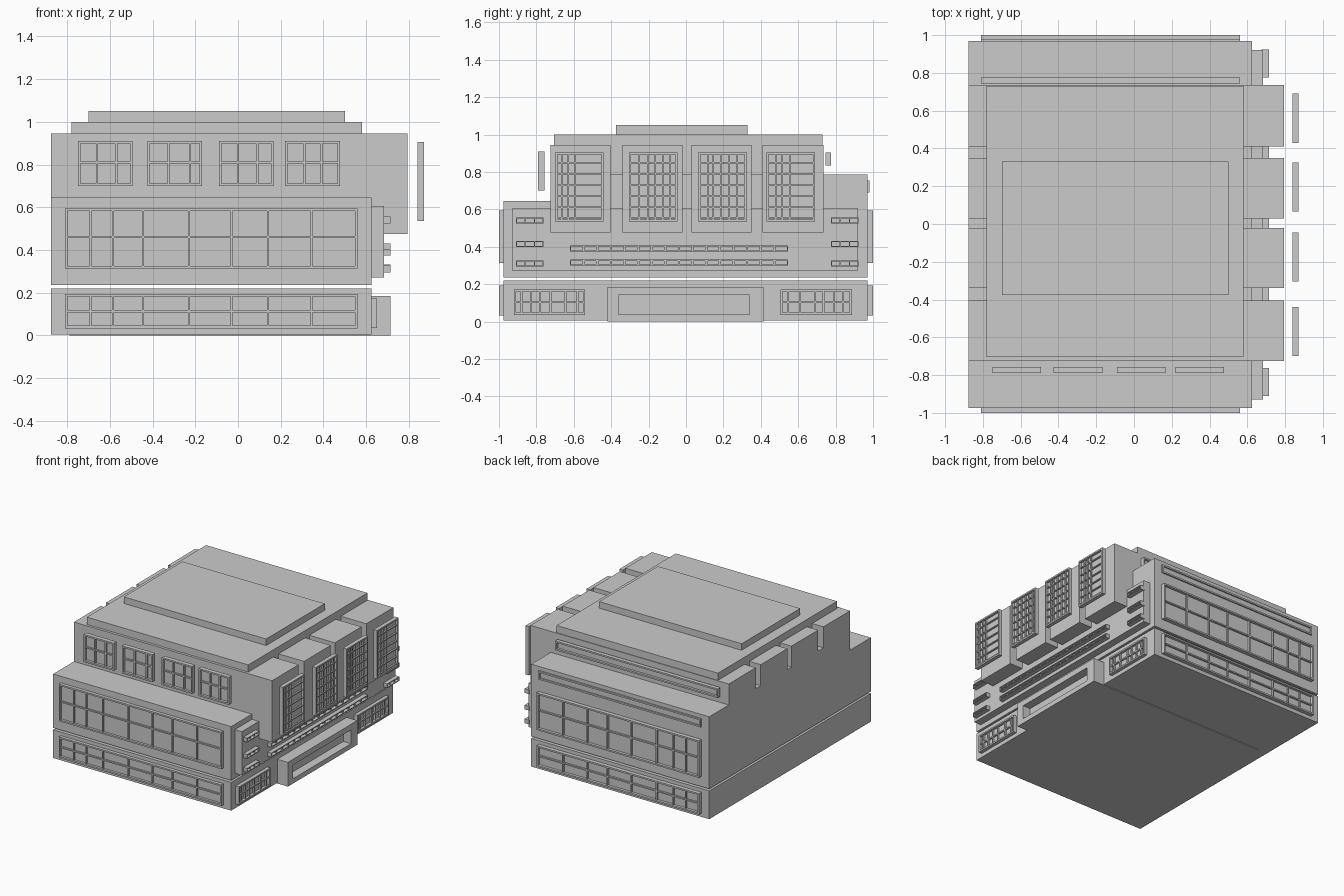
import bpy, bmesh
from mathutils import Vector

if "Cube" in bpy.data.objects:
    bpy.data.objects.remove(bpy.data.objects["Cube"])


def boxes(name, items):
    """One object made from (x0, x1, y0, y1, z0, z1) blocks."""
    bm = bmesh.new()
    for x0, x1, y0, y1, z0, z1 in items:
        vs = bmesh.ops.create_cube(bm, size=1)["verts"]
        for v in vs:
            v.co = Vector(((x0 + x1) / 2 + v.co.x * (x1 - x0),
                           (y0 + y1) / 2 + v.co.y * (y1 - y0),
                           (z0 + z1) / 2 + v.co.z * (z1 - z0)))
    me = bpy.data.meshes.new(name)
    bm.to_mesh(me)
    bm.free()
    ob = bpy.data.objects.new(name, me)
    bpy.context.collection.objects.link(ob)
    return ob


def window(name, axis, inner, outer, u0, u1, z0, z1, ubars=(), zbars=(), t=0.012, b=0.01):
    """Framed pane with glazing bars, facing along 'x' or 'y'."""
    d = outer - inner
    pane, bar = inner + d * 0.4, inner + d * 0.8
    parts = [(inner, pane, u0 + t / 2, u1 - t / 2, z0 + t / 2, z1 - t / 2),
             (inner, outer, u0, u0 + t, z0, z1), (inner, outer, u1 - t, u1, z0, z1),
             (inner, outer, u0 + t, u1 - t, z0, z0 + t), (inner, outer, u0 + t, u1 - t, z1 - t, z1)]
    parts += [(inner, bar, u - b / 2, u + b / 2, z0 + t, z1 - t) for u in ubars]
    parts += [(inner, bar, u0 + t, u1 - t, z - b / 2, z + b / 2) for z in zbars]
    items = []
    for a0, a1, p0, p1, q0, q1 in parts:
        a0, a1 = min(a0, a1), max(a0, a1)
        items.append((a0, a1, p0, p1, q0, q1) if axis == "x" else (p0, p1, a0, a1, q0, q1))
    return boxes(name, items)


def profile_block(name, pts, x0, x1):
    """Extrude a (y, z) outline along x."""
    bm = bmesh.new()
    face = bm.faces.new([bm.verts.new((x0, y, z)) for y, z in pts])
    ext = bmesh.ops.extrude_face_region(bm, geom=[face])
    bmesh.ops.translate(bm, vec=(x1 - x0, 0, 0),
                        verts=[g for g in ext["geom"] if isinstance(g, bmesh.types.BMVert)])
    bmesh.ops.recalc_face_normals(bm, faces=bm.faces)
    me = bpy.data.meshes.new(name)
    bm.to_mesh(me)
    bm.free()
    bpy.context.collection.objects.link(bpy.data.objects.new(name, me))


# Main masses
boxes("ground_floor", [(-0.875, 0.625, -0.975, 0.97, 0.005, 0.22)])
profile_block("upper_floor", [(-0.975, 0.235), (0.97, 0.235), (0.97, 0.785),
                              (-0.715, 0.785), (-0.715, 0.645), (-0.975, 0.645)], -0.875, 0.625)
boxes("core_tower", [(-0.78, 0.58, -0.705, 0.73, 0.25, 1.0)])
boxes("roof_slab", [(-0.70, 0.50, -0.375, 0.33, 0.99, 1.05)])

# Entrance block with recessed opening
boxes("entrance", [(-0.79, 0.65, -0.42, 0.415, 0, 0.185),
                   (0.65, 0.715, -0.42, -0.36, 0, 0.185), (0.65, 0.715, 0.34, 0.415, 0, 0.185),
                   (0.65, 0.715, -0.36, 0.34, 0, 0.037), (0.65, 0.715, -0.36, 0.34, 0.142, 0.185)])

# Four cantilevered bays, each with a barred window standing off its end
zs = [0.85, 0.79, 0.73, 0.67, 0.61, 0.555]
bays = [((-0.725, -0.405), -0.70), ((-0.34, -0.02), -0.305),
        ((0.03, 0.35), 0.065), ((0.41, 0.735), 0.43)]
bars = [(0.035, 0.07, 0.105), (0.055, 0.10, 0.14, 0.18, 0.22),
        (0.05, 0.08, 0.12, 0.165, 0.21), (0.05, 0.085, 0.125)]
for i, ((y0, y1), w) in enumerate(bays):
    boxes(f"bay_{i+1}", [(-0.875, 0.795, y0, y1, 0.475, 0.945)])
    window(f"bay_window_{i+1}", "x", 0.84, 0.87, w, w + 0.26, 0.535, 0.905,
           [w + u for u in bars[i]], zs, b=0.008)

# Front windows of the upper storey
for i, (x, cuts) in enumerate([(-0.75, (0.09, 0.18)), (-0.425, (0.1, 0.2)),
                               (-0.09, (0.09, 0.18)), (0.22, (0.09, 0.17))]):
    window(f"upper_front_window_{i+1}", "y", -0.757, -0.79, x, x + 0.257, 0.70, 0.91,
           [x + c for c in cuts], [0.81])

# Long window bands on front and back
cols = [-0.69, -0.585, -0.445, -0.23, -0.03, 0.14, 0.345]
for side, inner, outer in (("front", -0.97, -1.0), ("back", 0.965, 1.0)):
    window(f"{side}_ground_window", "y", inner, outer, -0.81, 0.56, 0.033, 0.193, cols, [0.113])
    window(f"{side}_middle_window", "y", inner, outer, -0.81, 0.56, 0.313, 0.595, cols, [0.46])

# Back strip windows
window("back_strip_lower", "y", 0.96, 0.98, -0.81, 0.56, 0.69, 0.755)
window("back_strip_upper", "y", 0.745, 0.775, -0.81, 0.56, 0.835, 0.905)

# Right side: ground windows beside the entrance
window("side_window_front", "x", 0.62, 0.652, -0.92, -0.54, 0.035, 0.172,
       [-0.88, -0.83, -0.78, -0.725, -0.645, -0.58], [0.103])
window("side_window_rear", "x", 0.62, 0.652, 0.505, 0.887, 0.035, 0.172,
       [0.545, 0.61, 0.69, 0.735, 0.79, 0.84], [0.103])

# Right side: raised panel, short ledges and long slit windows
boxes("side_panel", [(0.62, 0.683, -0.93, 0.92, 0.272, 0.605)])
for i, z in enumerate((0.54, 0.415, 0.31)):
    for j, y in enumerate((-0.91, 0.775)):
        window(f"ledge_{i+1}_{j+1}", "x", 0.675, 0.715, y, y + 0.148, z - 0.016, z + 0.016,
               [y + 0.05, y + 0.1], t=0.006, b=0.006)
n = 16
for i, z in enumerate((0.39, 0.315)):
    window(f"slit_window_{i+1}", "x", 0.675, 0.715, -0.62, 0.545, z - 0.016, z + 0.016,
           [-0.62 + 1.165 * k / n for k in range(1, n)], t=0.006, b=0.012)
